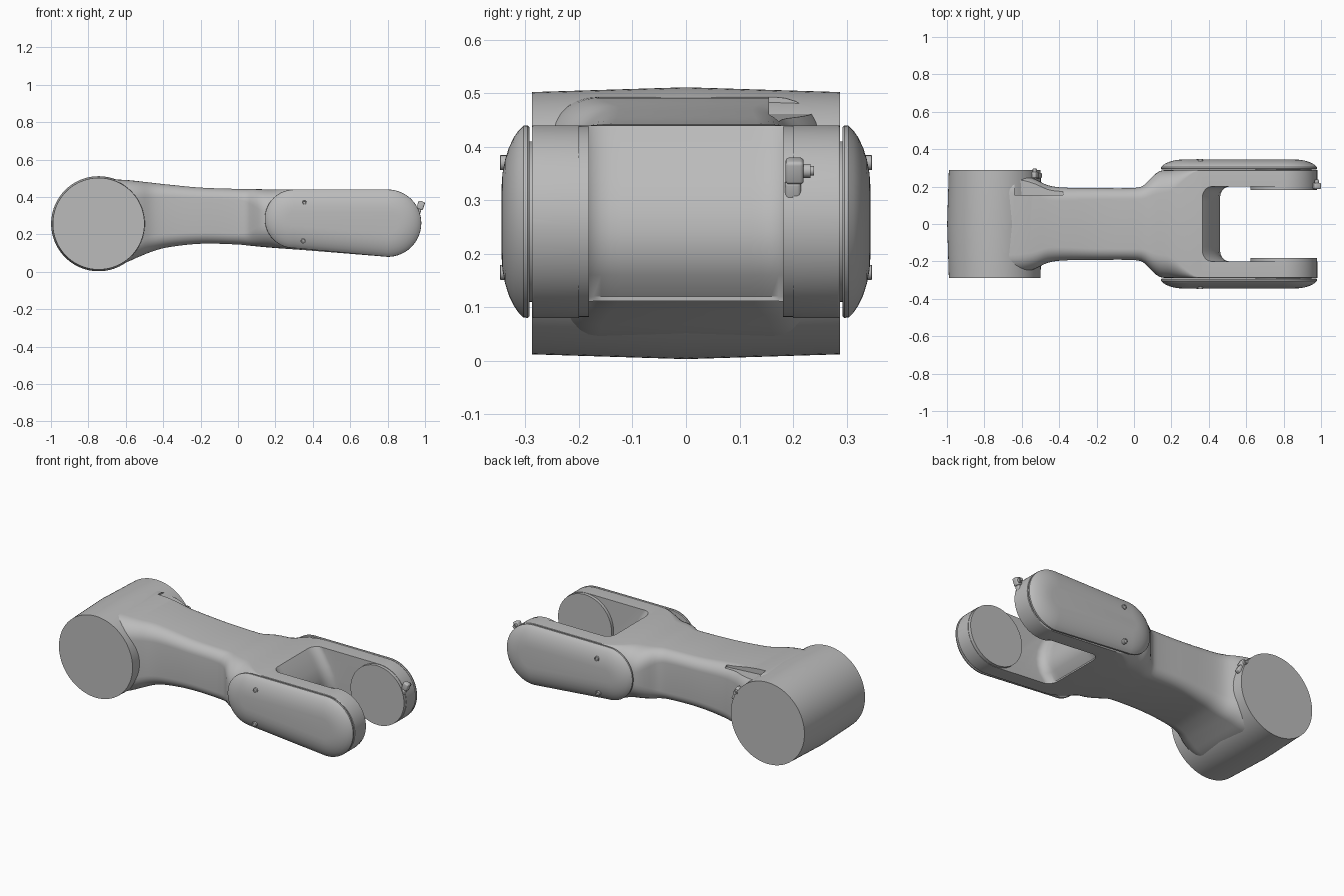
import bpy, bmesh
from math import sin, cos, pi, sqrt, radians
from mathutils import Vector, Matrix

if "Cube" in bpy.data.objects:
    bpy.data.objects.remove(bpy.data.objects["Cube"], do_unlink=True)

grey = bpy.data.materials.new("satin grey")
grey.use_nodes = True
GREY = (0.5, 0.5, 0.5, 1)
grey.diffuse_color = GREY
grey.node_tree.nodes["Principled BSDF"].inputs["Base Color"].default_value = GREY


def add(name, bm):
    """Turn a bmesh into a named grey object."""
    bmesh.ops.recalc_face_normals(bm, faces=bm.faces)
    me = bpy.data.meshes.new(name)
    bm.to_mesh(me)
    bm.free()
    me.materials.append(grey)
    ob = bpy.data.objects.new(name, me)
    bpy.context.collection.objects.link(ob)
    return ob


def loft(name, rings):
    """Skin a list of equal-length rings and cap both ends."""
    bm = bmesh.new()
    vs = [[bm.verts.new(p) for p in ring] for ring in rings]
    n = len(vs[0])
    for a, b in zip(vs, vs[1:]):
        for i in range(n):
            j = (i + 1) % n
            bm.faces.new((a[i], a[j], b[j], b[i]))
    bm.faces.new(vs[0][::-1])
    bm.faces.new(vs[-1])
    return add(name, bm)


def smooth(ob, angle=35):
    bpy.ops.object.select_all(action='DESELECT')
    ob.select_set(True)
    bpy.context.view_layer.objects.active = ob
    bpy.ops.object.shade_smooth_by_angle(angle=radians(angle))


def cut(ob, cutter):
    """Subtract a cutter, bake the result and drop the cutter."""
    mod = ob.modifiers.new("cut", 'BOOLEAN')
    mod.operation = 'DIFFERENCE'
    mod.solver = 'EXACT'
    mod.object = cutter
    cutter.hide_render = True
    dg = bpy.context.evaluated_depsgraph_get()
    me = bpy.data.meshes.new_from_object(ob.evaluated_get(dg))
    ob.modifiers.clear()
    ob.data = me
    bpy.data.objects.remove(cutter, do_unlink=True)


def lathe(name, profile, x, z, n=72):
    """Stack of circles around a y axis; profile holds (y, radius)."""
    ob = loft(name, [[(x + r * cos(2 * pi * i / n), y, z + r * sin(2 * pi * i / n))
                      for i in range(n)] for y, r in profile])
    smooth(ob)
    return ob


def sample(rows, x):
    """Cubic interpolation through table rows keyed by their first value."""
    k = max(i for i in range(len(rows) - 1) if rows[i][0] <= x or i == 0)
    p, q = rows[k], rows[k + 1]
    h = q[0] - p[0]
    t = (x - p[0]) / h

    def slope(i, c):
        a, b = rows[max(i - 1, 0)], rows[min(i + 1, len(rows) - 1)]
        return (b[c] - a[c]) / (b[0] - a[0])
    return [(2*t**3 - 3*t*t + 1) * p[c] + (3*t*t - 2*t**3) * q[c]
            + h * ((t**3 - 2*t*t + t) * slope(k, c) + (t**3 - t*t) * slope(k + 1, c))
            for c in range(1, len(p))]


def section(x, top, bottom, half, r, seg=8):
    """Rounded rectangle across the arm."""
    r = max(0.002, min(r, (top - bottom) * 0.49))
    ring = []
    for q, (sy, cz) in enumerate([(1, top - r), (-1, top - r), (-1, bottom + r), (1, bottom + r)]):
        for i in range(seg + 1):
            a = pi / 2 * (q + i / seg)
            ring.append((x, sy * (half - r) + r * cos(a), cz + r * sin(a)))
    return ring


# Arm body: x, top, bottom, half width, corner radius
ROWS = [(-.72, .495, .02, .27, .1), (-.6, .491, .05, .262, .1),
        (-.53, .484, .08, .24, .09), (-.46, .476, .108, .207, .08),
        (-.38, .467, .13, .195, .07), (-.2, .45, .15, .192, .06),
        (0, .443, .146, .193, .06), (.05, .442, .141, .205, .07),
        (.1, .442, .136, .255, .1), (.14, .441, .132, .284, .12),
        (.2, .44, .127, .288, .11), (.27, .44, .122, .288, .05),
        (.34, .44, .117, .288, .006), (.8, .44, .08, .288, .004)]
rings = [section(x, *sample(ROWS, x)) for x in [-.72 + 1.52 * i / 76 for i in range(76)]]
R, TIP_X, TIP_Z = .18, .8, .26
for i in range(25):
    a = radians(88 * i / 24)
    rings.append(section(TIP_X + R * sin(a), TIP_Z + R * cos(a), TIP_Z - R * cos(a), .288, .004))
arm = loft("arm_body", rings)

# Fork slot with a bulging root wall and rounded corners
WALL = [(.40, .0), (.405, .12), (.44, .16), (.456, .2), (.46, .24), (.452, .29),
        (.43, .34), (.395, .4), (.365, .44), (.35, .5)]
slot = []
for i in range(25):
    y = -.2 * cos(pi * i / 24)
    e = min(1, max(0, (abs(y) - .14) / .06))
    shift = .05 * (1 - sqrt(1 - e * e))
    slot.append([(x + shift, y, z) for x, z in WALL] + [(1.2, y, .5), (1.2, y, 0)])
cut(arm, loft("slot_cutter", slot))

# Shallow recess on the rear top edge beside the hub
RECESS = [(-.64, .463), (-.38, .447), (-.38, .56), (-.64, .56)]
cut(arm, loft("recess_cutter", [[(x, y, z) for x, z in RECESS] for y in (.155, .32)]))
smooth(arm)

# Slightly crowned hub barrel
lathe("hub_barrel", [(-.288, .245), (0, .254), (.288, .245)], -.745, .257, 96)


def stadium(y, inset, n=28):
    """Tapered capsule outline of a fork cover."""
    pts = []
    for cx, cz, r, start in ((.8, .26, .18, -pi / 2), (.3, .283, .157, pi / 2)):
        for i in range(n + 1):
            a = start + pi * i / n
            pts.append((cx + (r - inset) * cos(a), y, cz + (r - inset) * sin(a)))
    return pts


COVER = [(.292, .004), (.296, 0), (.304, .001), (.313, .01), (.322, .023),
         (.331, .042), (.338, .064), (.343, .09), (.345, .12)]
for side, s in (("front", -1), ("rear", 1)):
    # Domed cover, two screws and the inner joint pad of each prong
    cover = loft(side + "_fork_cover", [stadium(s * y, d) for y, d in COVER])
    smooth(cover)
    lathe(side + "_cover_spacer", [(s * .28, .15), (s * .295, .15)], TIP_X, TIP_Z)
    lathe(side + "_joint_pad", [(s * .21, .178), (s * .181, .178)], TIP_X, TIP_Z)
    for level, x, z in (("upper", .355, .37), ("lower", .348, .165)):
        lathe(f"{side}_{level}_screw", [(s * .32, .014), (s * .347, .014), (s * .348, .009),
                                        (s * .345, .007)], x, z, 20)


def latch(name, x, y, z, tilt):
    """Small clip: rounded foot, head block and a side knob."""
    bm = bmesh.new()
    for size, pos in (((.03, .03, .045), (0, -.003, -.022)), ((.036, .034, .045), (.004, 0, .02))):
        m = Matrix.LocRotScale(Vector(pos), None, Vector(size))
        bmesh.ops.create_cube(bm, size=1, matrix=m)
    bmesh.ops.bevel(bm, geom=bm.edges[:], offset=.007, segments=3, affect='EDGES', profile=.5)
    for r, d, y0 in ((.013, .02, .02), (.009, .01, .031)):
        m = Matrix.Translation((.004, y0, .02)) @ Matrix.Rotation(pi / 2, 4, 'X')
        bmesh.ops.create_cone(bm, cap_ends=True, segments=20, radius1=r, radius2=r, depth=d, matrix=m)
    ob = add(name, bm)
    ob.matrix_world = Matrix.Translation((x, y, z)) @ Matrix.Rotation(tilt, 4, 'Y')
    smooth(ob)


latch("fork_tip_latch", .967, .203, .337, radians(18))
latch("hub_latch", -.525, .262, .365, radians(-30))
